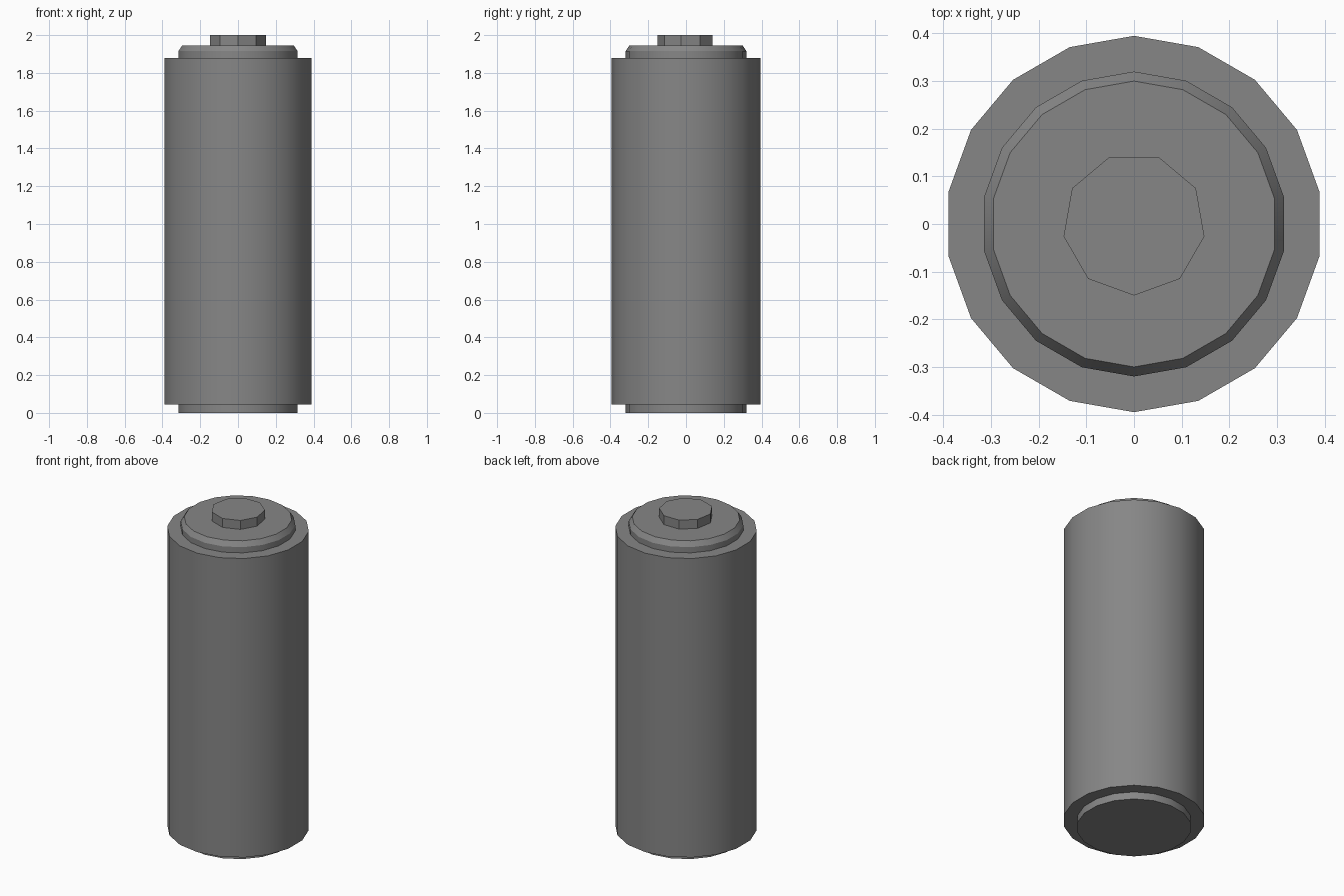
import bpy, bmesh
from math import cos, sin, pi, radians

old = bpy.data.objects.get("Cube")
if old:
    bpy.data.objects.remove(old, do_unlink=True)

GREY = 0.24
grey = bpy.data.materials.new("grey metal")
grey.use_nodes = True
grey.diffuse_color = (GREY, GREY, GREY, 1)
shader = next(n for n in grey.node_tree.nodes if n.type == "BSDF_PRINCIPLED")
shader.inputs["Base Color"].default_value = (GREY, GREY, GREY, 1)


def lathe(name, profile, sides, close_bottom=False, close_top=False):
    """Turn a bottom-to-top (radius, z) profile, with a corner facing the front."""
    bm = bmesh.new()
    angles = [-pi / 2 + 2 * pi * i / sides for i in range(sides)]
    rings = [[bm.verts.new((r * cos(a), r * sin(a), z)) for a in angles]
             for r, z in profile]
    for low, high in zip(rings, rings[1:]):
        for i in range(sides):
            j = (i + 1) % sides
            bm.faces.new((low[i], low[j], high[j], high[i]))
    if close_bottom:
        bm.faces.new(rings[0][::-1])
    if close_top:
        bm.faces.new(rings[-1])
    mesh = bpy.data.meshes.new(name)
    bm.to_mesh(mesh)
    bm.free()
    mesh.materials.append(grey)
    obj = bpy.data.objects.new(name, mesh)
    bpy.context.collection.objects.link(obj)
    bpy.ops.object.select_all(action="DESELECT")
    obj.select_set(True)
    bpy.context.view_layer.objects.active = obj
    bpy.ops.object.shade_smooth_by_angle(angle=radians(30))
    return obj


BODY, RIM = 0.395, 0.32
BASE_Z, SHOULDER_Z, CAP_Z = 0.045, 1.88, 1.945

# Recessed bottom contact
lathe("bottom_contact", [(RIM, 0), (RIM, BASE_Z)], 18, close_bottom=True)

# Main casing with flat shoulders at both ends
lathe("casing", [(RIM, BASE_Z), (BODY, BASE_Z), (BODY, SHOULDER_Z), (RIM, SHOULDER_Z)], 18)

# Top cap with a bevelled edge
lathe("top_cap", [(RIM, SHOULDER_Z), (RIM, 1.915), (0.30, CAP_Z)], 18, close_top=True)

# Faceted terminal button
lathe("terminal", [(0.15, CAP_Z), (0.15, 2.0)], 9, close_top=True)
